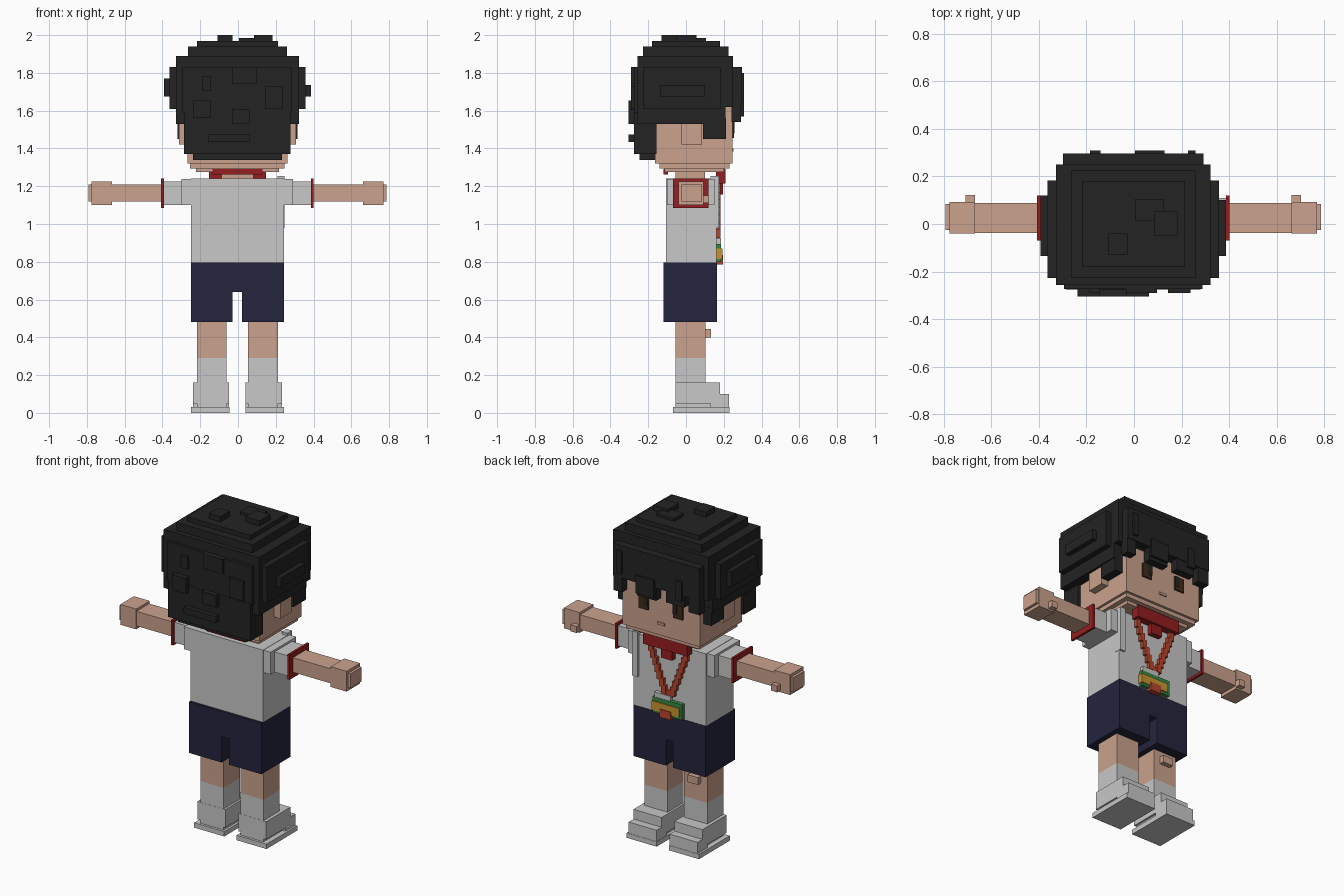
import bpy
import bmesh

cube = bpy.data.objects.get("Cube")
if cube:
    bpy.data.objects.remove(cube, do_unlink=True)

CENTRE = -0.003  # centre line of the body


def material(name, red, green, blue):
    mat = bpy.data.materials.new(name)
    mat.use_nodes = True
    color = (red, green, blue, 1)
    mat.diffuse_color = color
    shader = next(n for n in mat.node_tree.nodes if n.type == "BSDF_PRINCIPLED")
    shader.inputs["Base Color"].default_value = color
    shader.inputs["Roughness"].default_value = 0.9
    return mat


skin = material("skin", .6, .36, .27)
white = material("white cloth", .58, .58, .58)
navy = material("navy cloth", .018, .018, .048)
black = material("black hair", .017, .017, .017)
red = material("dark red", .3, .013, .015)
orange = material("orange cord", .48, .06, .025)
green = material("badge green", .04, .25, .06)
gold = material("badge gold", .58, .3, .03)
brown = material("eye brown", .05, .025, .01)


def block(name, mat, x, y, z):
    """Box from its extents; a single x number means a centred half width."""
    if not isinstance(x, tuple):
        x = (-x, x)
    spans = (tuple(v + CENTRE for v in x), y, z)
    bm = bmesh.new()
    bmesh.ops.create_cube(bm, size=1)
    for vert in bm.verts:
        vert.co = [low + (high - low) * (c + .5) for c, (low, high) in zip(vert.co, spans)]
    mesh = bpy.data.meshes.new(name)
    bm.to_mesh(mesh)
    bm.free()
    mesh.materials.append(mat)
    obj = bpy.data.objects.new(name, mesh)
    bpy.context.scene.collection.objects.link(obj)
    return obj


def pair(name, mat, x, y, z):
    """The same box on both sides of the body."""
    block("left_" + name, mat, x, y, z)
    block("right_" + name, mat, (-x[1], -x[0]), y, z)


# Legs, socks and shoes
LEG_X, LEG_Y = (.057, .215), (-.055, .103)
pair("leg", skin, x=LEG_X, y=LEG_Y, z=(.29, .5))
pair("sock", white, x=LEG_X, y=LEG_Y, z=(.02, .29))
pair("shoe_sole", white, x=(.042, .247), y=(-.07, .23), z=(0, .03))
pair("shoe_heel", white, x=(.044, .235), y=(-.056, .18), z=(.05, .16))
pair("shoe_toe", white, x=(.044, .235), y=(.13, .228), z=(.03, .1))
pair("shoe_filler", white, x=LEG_X, y=(-.05, .14), z=(.02, .06))
block("knee_bump", skin, x=(-.17, -.1), y=(.1, .132), z=(.4, .445))

# Shorts with a slot between the legs
SHORTS_Y = (-.12, .165)
block("shorts_waist", navy, x=.247, y=SHORTS_Y, z=(.64, .795))
pair("shorts_leg", navy, x=(.025, .247), y=SHORTS_Y, z=(.48, .64))

# Shirt
block("shirt_body", white, x=.247, y=(-.105, .162), z=(.795, 1.24))
block("shirt_strip", white, x=(.212, .249), y=(.13, .174), z=(.98, 1.255))
pair("shoulder", white, x=(.24, .295), y=(-.1, .15), z=(1.1, 1.238))
pair("sleeve", white, x=(.29, .395), y=(-.06, .11), z=(1.1, 1.225))
pair("sleeve_cuff", red, x=(.39, .404), y=(-.07, .12), z=(1.085, 1.24))

# Arms and hands
pair("forearm", skin, x=(.39, .665), y=(-.037, .088), z=(1.12, 1.21))
pair("hand", skin, x=(.664, .772), y=(-.04, .092), z=(1.1, 1.225))
pair("fingertips", skin, x=(.77, .788), y=(-.025, .085), z=(1.12, 1.208))
pair("thumb", skin, x=(.664, .705), y=(.09, .122), z=(1.11, 1.15))

# Neck and head
block("neck", skin, x=.085, y=(-.055, .1), z=(1.23, 1.29))
block("chin", skin, x=.22, y=(-.115, .2), z=(1.275, 1.3))
block("jaw", skin, x=.25, y=(-.14, .23), z=(1.295, 1.325))
block("head", skin, x=.265, y=(-.163, .245), z=(1.32, 1.75))
pair("ear", skin, x=(.26, .31), y=(-.025, .085), z=(1.42, 1.54))
pair("eye", brown, x=(.085, .15), y=(.24, .254), z=(1.455, 1.54))
pair("pupil", black, x=(.085, .112), y=(.25, .257), z=(1.48, 1.54))
block("mouth", skin, x=.025, y=(.24, .252), z=(1.385, 1.4))

# Hair mass, built up in steps
block("hair_lower", black, x=.325, y=(-.256, .21), z=(1.53, 1.65))
block("hair_upper", black, x=.325, y=(-.256, .25), z=(1.62, 1.89))
block("hair_step", black, x=.262, y=(-.227, .225), z=(1.88, 1.94))
block("hair_crown", black, x=.215, y=(-.18, .18), z=(1.93, 1.968))
pair("hair_side", black, x=(.32, .36), y=(-.227, .183), z=(1.61, 1.83))
block("left_side_tuft", black, x=(.355, .39), y=(-.135, .1), z=(1.675, 1.735))
block("right_side_tuft", black, x=(-.39, -.355), y=(-.135, .12), z=(1.675, 1.77))
block("hair_nape", black, x=.282, y=(-.276, -.155), z=(1.37, 1.6))
block("hair_nape_edge", black, x=.235, y=(-.245, -.16), z=(1.34, 1.38))
block("hair_back", black, x=.29, y=(-.274, -.25), z=(1.59, 1.83))

# Tufts on the crown
for x, y, top in (
    ((.008, .13), (.015, .105), 1.985),
    ((.088, .185), (-.05, .055), 2),
    ((-.105, -.025), (-.13, -.04), 2),
):
    block("crown_tuft", black, x=x, y=y, z=(1.96, top))

# Tufts on the back of the hair
for x, z, depth in (
    ((-.03, .1), (1.74, 1.83), .29),
    ((-.185, -.14), (1.705, 1.78), .29),
    ((-.235, -.14), (1.56, 1.655), .305),
    ((.145, .24), (1.61, 1.73), .29),
    ((-.03, .065), (1.53, 1.605), .305),
    ((-.155, .065), (1.435, 1.475), .305),
):
    block("back_tuft", black, x=x, y=(-depth, -.25), z=z)

# Fringe with hanging locks
block("fringe", black, x=.295, y=(.2, .296), z=(1.63, 1.83))
for x, bottom in (
    ((.235, .295), 1.54),
    ((.003, .134), 1.55),
    ((-.19, -.065), 1.56),
    ((-.295, -.22), 1.54),
):
    block("fringe_lock", black, x=x, y=(.24, .292), z=(bottom, 1.65))
for x, z in (
    ((-.182, -.138), (1.6, 1.72)),
    ((.008, .132), (1.57, 1.68)),
    ((.23, .262), (1.66, 1.8)),
):
    block("fringe_tuft", black, x=x, y=(.29, .308), z=z)
pair("side_lock", black, x=(.255, .318), y=(.09, .212), z=(1.45, 1.56))

# Red collar and knot
block("collar_back", red, x=.133, y=(-.118, -.095), z=(1.262, 1.29))
block("collar_front", red, x=.15, y=(.16, .208), z=(1.215, 1.29))
block("collar_knot", red, x=.038, y=(.16, .196), z=(1.155, 1.22))

# Stepped cord hanging in a V
STEPS = 7
for i in range(STEPS):
    inner = .105 * (1 - i / STEPS)
    top = 1.22 - i * .04
    pair("cord_link", orange, x=(inner, inner + .03), y=(.158, .183), z=(top - .052, top))
block("cord_end", orange, x=.03, y=(.155, .18), z=(.92, .955))

# Badge
block("badge_clip", white, x=(-.02, .09), y=(.16, .184), z=(.875, .925))
block("badge_board", green, x=(-.1, .1), y=(.16, .186), z=(.8, .895))
block("badge_panel", gold, x=(-.085, .105), y=(.162, .192), z=(.815, .87))
block("badge_mark", orange, x=(-.03, .045), y=(.165, .197), z=(.785, .835))
